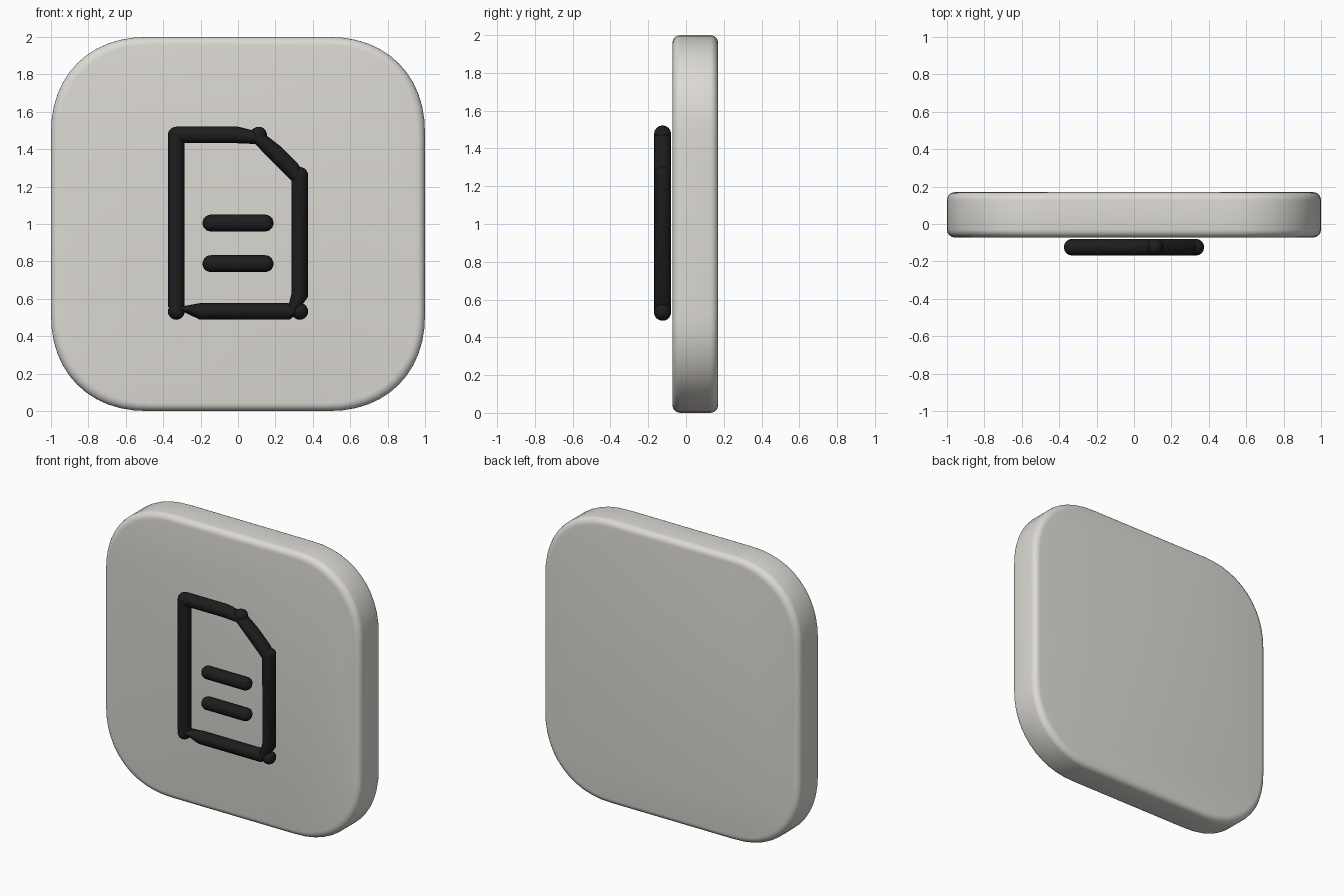
import bpy, bmesh, math
from mathutils import Vector

cube = bpy.data.objects.get("Cube")
if cube:
    bpy.data.objects.remove(cube, do_unlink=True)


def material(name, color):
    m = bpy.data.materials.new(name)
    m.use_nodes = True
    m.diffuse_color = color
    m.node_tree.nodes["Principled BSDF"].inputs["Base Color"].default_value = color
    return m


STONE = material("warm light grey", (0.72, 0.70, 0.66, 1))
BLACK = material("soft black", (0.012, 0.012, 0.012, 1))
FRONT, BACK = -0.072, 0.17
STROKE_Y, R = -0.124, 0.045


def finish(name, bm, mat, angle=35):
    bmesh.ops.recalc_face_normals(bm, faces=bm.faces[:])
    mesh = bpy.data.meshes.new(name)
    bm.to_mesh(mesh)
    bm.free()
    mesh.materials.append(mat)
    ob = bpy.data.objects.new(name, mesh)
    bpy.context.collection.objects.link(ob)
    bpy.ops.object.select_all(action='DESELECT')
    ob.select_set(True)
    bpy.context.view_layer.objects.active = ob
    bpy.ops.object.shade_smooth_by_angle(angle=math.radians(angle))
    return ob


def rounded_plate():
    """Soft-cornered square with rounded front and back rims."""
    radius, power, steps, rim = 0.52, 2.2, 12, 0.042
    outline = []
    for quarter in range(4):
        turn = quarter * math.pi / 2
        c, s = round(math.cos(turn)), round(math.sin(turn))
        for i in range(steps + 1):
            a = math.pi / 2 * i / steps
            x = 1 - radius + radius * max(math.cos(a), 0) ** (2 / power)
            z = 1 - radius + radius * max(math.sin(a), 0) ** (2 / power)
            outline.append((x * c - z * s, x * s + z * c))
    # Rim profile: (inset, depth) from front to back
    arc = [math.pi / 2 * i / 5 for i in range(6)]
    profile = [(rim * (1 - math.sin(a)), FRONT + rim * (1 - math.cos(a))) for a in arc]
    profile += [(inset, BACK + FRONT - y) for inset, y in reversed(profile)]
    bm = bmesh.new()
    rings = [[bm.verts.new((x * (1 - d), y, 1 + z * (1 - d))) for x, z in outline]
             for d, y in profile]
    n = len(outline)
    for a, b in zip(rings, rings[1:]):
        for i in range(n):
            j = (i + 1) % n
            bm.faces.new((a[i], a[j], b[j], b[i]))
    bm.faces.new(rings[0])
    bm.faces.new(rings[-1])
    finish("rounded_plate", bm, STONE)


def stroke(name, points, sides=16):
    """Mitred tube through (x, z, half width) points."""
    bm = bmesh.new()
    pts = [Vector((x, STROKE_Y, z)) for x, z, _ in points]
    depth = Vector((0, 1, 0))
    rings = []
    for i, p in enumerate(pts):
        before = (p - pts[max(i - 1, 0)]).normalized()
        after = (pts[min(i + 1, len(pts) - 1)] - p).normalized()
        across = (before + after).normalized().cross(depth)
        rings.append([bm.verts.new(p + across * points[i][2] * math.cos(t) + depth * R * math.sin(t))
                      for t in (math.tau * k / sides for k in range(sides))])
    for a, b in zip(rings, rings[1:]):
        for i in range(sides):
            j = (i + 1) % sides
            bm.faces.new((a[i], a[j], b[j], b[i]))
    bm.faces.new(rings[0])
    bm.faces.new(rings[-1])
    finish(name, bm, BLACK, 50)


def ball(name, x, z):
    bm = bmesh.new()
    bmesh.ops.create_uvsphere(bm, u_segments=16, v_segments=10, radius=R)
    bmesh.ops.translate(bm, vec=(x, STROKE_Y, z), verts=bm.verts[:])
    finish(name, bm, BLACK)


rounded_plate()

# Page outline: top edge with folded corner, sides and pinched lower edge
stroke("page_left_edge", [(-0.33, 1.475, R), (-0.33, 0.555, R)])
stroke("page_top_edge", [(-0.33, 1.477, R), (-0.01, 1.477, R), (0.11, 1.46, 0.033)])
stroke("page_folded_corner", [(0.10, 1.47, 0.035), (0.20, 1.38, R), (0.285, 1.295, R), (0.33, 1.24, 0.037)])
stroke("page_right_edge", [(0.33, 1.26, R), (0.33, 0.62, R), (0.285, 0.525, 0.024)])
stroke("page_bottom_edge", [(0.30, 0.54, 0.03), (0.27, 0.533, R), (-0.20, 0.533, R), (-0.32, 0.55, 0.006)])

corners = {"top_left": (-0.33, 1.475), "fold_top": (0.11, 1.475), "fold_side": (0.33, 1.26),
           "bottom_right": (0.33, 0.533), "bottom_left": (-0.33, 0.533)}
for label, (x, z) in corners.items():
    ball("page_joint_" + label, x, z)

# Two round-ended text bars
for label, z in (("upper", 1.005), ("lower", 0.788)):
    stroke(label + "_bar", [(-0.145, z, R), (0.145, z, R)])
    for side, x in (("right", -0.145), ("left", 0.145)):
        ball(f"{label}_bar_{side}_end", x, z)
